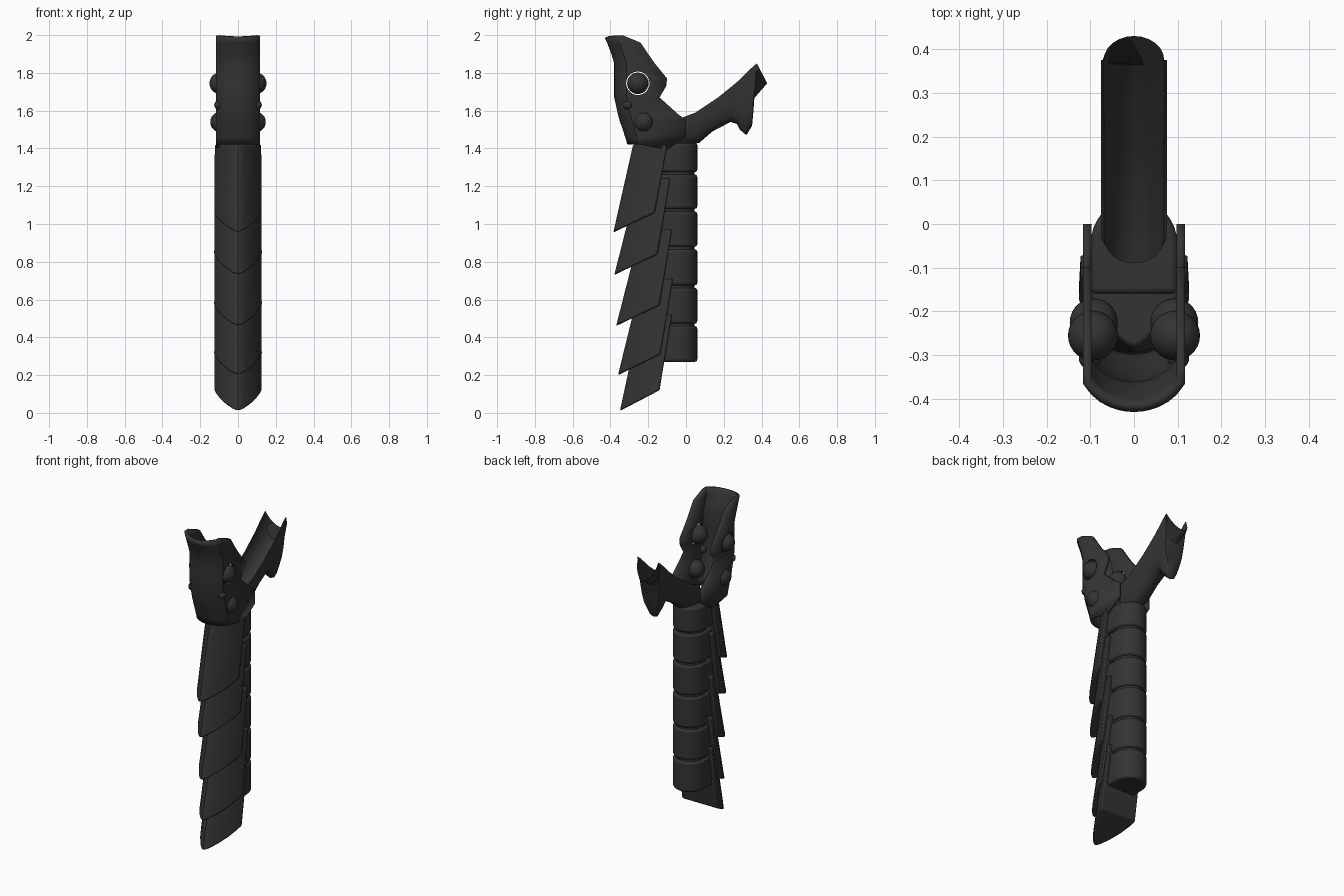
import bpy, bmesh, math
from mathutils import Vector

if "Cube" in bpy.data.objects:
    bpy.data.objects.remove(bpy.data.objects["Cube"])

metal = bpy.data.materials.new("dark_grey")
metal.diffuse_color = (0.034, 0.034, 0.034, 1)
metal.use_nodes = True
metal.node_tree.nodes["Principled BSDF"].inputs["Base Color"].default_value = metal.diffuse_color


def finish(ob, angle=35):
    """Assign colour and smooth shading with sharp edges kept."""
    ob.data.materials.clear()
    ob.data.materials.append(metal)
    bpy.ops.object.select_all(action='DESELECT')
    ob.select_set(True)
    bpy.context.view_layer.objects.active = ob
    bpy.ops.object.shade_smooth_by_angle(angle=math.radians(angle))
    return ob


def loft(name, rows, closed=True, caps=True):
    """Skin a list of equally long point rows."""
    bm = bmesh.new()
    vs = [[bm.verts.new(p) for p in r] for r in rows]
    n = len(rows[0])
    for a, b in zip(vs, vs[1:]):
        for i in range(n if closed else n - 1):
            j = (i + 1) % n
            bm.faces.new((a[i], a[j], b[j], b[i]))
    if closed and caps:
        bm.faces.new(vs[0][::-1])
        bm.faces.new(vs[-1])
    bmesh.ops.recalc_face_normals(bm, faces=bm.faces)
    me = bpy.data.meshes.new(name)
    bm.to_mesh(me)
    bm.free()
    ob = bpy.data.objects.new(name, me)
    bpy.context.collection.objects.link(ob)
    return ob


def bevel(ob, width, segs=2, angle=40):
    m = ob.modifiers.new("soft_edges", 'BEVEL')
    m.width, m.segments = width, segs
    m.limit_method, m.angle_limit = 'ANGLE', math.radians(angle)


# Overlapping front grip plates: pointed-round section, slanted lower edge
half = [(0, 0), (.12, .03), (.25, .1), (.5, .3), (.75, .56), (.93, .84), (1, 1)]
section = [(-x, t) for x, t in half[:0:-1]] + half


def plate_row(front, back, width):
    f, b = Vector(front), Vector(back)
    return [(x * width, *(f.lerp(b, t))) for x, t in section]


lower_edges = [((-.385, .955), (-.165, 1.06)), ((-.38, .73), (-.15, .84)),
               ((-.37, .46), (-.14, .57)), ((-.36, .20), (-.135, .31)),
               ((-.35, .01), (-.14, .12))]
for i, (f, b) in enumerate(lower_edges):
    tb = (-.10, 1.42) if i == 0 else (b[0] + .065, b[1] + .40)
    tf = (tb[0] - (.18 if i == 0 else .165), tb[1])
    ob = loft(f"grip_plate_{i + 1}", [plate_row(f, b, .128), plate_row(tf, tb, .125)])
    bevel(ob, .008)
    finish(ob)

# Stacked rounded segments along the back of the grip
for i, (z0, z1) in enumerate([(1.275, 1.43), (1.08, 1.262), (.88, 1.066),
                              (.675, .866), (.473, .662), (.27, .46)]):
    def ring(z):
        arc = [(.1 * math.cos(a), -.05 + .11 * math.sin(a), z)
               for a in (math.pi * k / 16 for k in range(17))]
        return arc + [(-.1, -.16, z), (.1, -.16, z)]
    ob = loft(f"back_segment_{i + 1}", [ring(z0), ring(z1)])
    bevel(ob, .014, 3, 60)
    finish(ob)
# Core filling the gaps between the segments
core = loft("grip_core", [[(.088 * math.cos(a), -.05 + .095 * math.sin(a), z)
                           for a in (math.tau * k / 24 for k in range(24))]
                          for z in (.3, 1.42)])
finish(core)

# Head shell, open at the back: height, front y, back edge y
head_rows = [(1.42, -.31, -.10), (1.46, -.322, -.0), (1.50, -.335, 0), (1.55, -.352, 0),
             (1.58, -.36, -.04), (1.67, -.38, -.14), (1.73, -.38, -.105),
             (1.77, -.38, -.10), (1.85, -.38, -.165), (1.90, -.395, -.20),
             (1.96, -.418, -.24), (1.997, -.43, -.33)]
rows = []
for k, (z, f, b) in enumerate(head_rows):
    arc = []
    for s in range(-6, 7):
        x = s / 6
        lift = -.012 * (1 - x * x) if k == len(head_rows) - 1 else 0
        arc.append((.117 * x, f + .065 * (1 - math.sqrt(1 - .8 * x * x)) / .553, z + lift))
    low = 1.395 if k == 0 else z
    rows.append([(-.117, b, low)] + arc + [(.117, b, low)])
head = loft("head_shell", rows, closed=False)
# Orient normals outward (front faces -y) so the wall grows inward
bm = bmesh.new()
bm.from_mesh(head.data)
bm.faces.ensure_lookup_table()
if sum(f.normal.y for f in bm.faces) > 0:
    bmesh.ops.reverse_faces(bm, faces=bm.faces)
bm.to_mesh(head.data)
bm.free()
m = head.modifiers.new("wall", 'SOLIDIFY')
m.thickness, m.offset = .02, -1

# Round openings in the head around the upper studs
bpy.ops.mesh.primitive_cylinder_add(vertices=32, radius=.062, depth=.5,
                                    location=(0, -.255, 1.745),
                                    rotation=(0, math.pi / 2, 0))
cutter = bpy.context.object
cutter.name = "stud_hole_cutter"
cutter.hide_render = True
cutter.hide_set(True)
m = head.modifiers.new("stud_holes", 'BOOLEAN')
m.operation, m.object, m.solver = 'DIFFERENCE', cutter, 'EXACT'
finish(head, 30)

# Domed studs on both sides of the head
for side, word in ((-1, "left"), (1, "right")):
    for label, y, z, r, x in (("upper", -.255, 1.745, .057, .094),
                              ("lower", -.225, 1.54, .055, .092),
                              ("small", -.307, 1.63, .025, .101)):
        bpy.ops.mesh.primitive_uv_sphere_add(segments=24, ring_count=14, radius=r,
                                             location=(side * x, y, z),
                                             rotation=(0, math.pi / 2, 0))
        ob = bpy.context.object
        ob.name = f"{label}_stud_{word}"
        finish(ob, 60)

# Rear arm, a trough: rim, inner floor and underside points as (y, z)
stations = [((-.03, 1.56), (-.09, 1.45), (-.06, 1.40)),
            ((.05, 1.59), (.06, 1.49), (.07, 1.43)),
            ((.17, 1.67), (.19, 1.57), (.14, 1.49)),
            ((.25, 1.735), (.28, 1.63), (.235, 1.54)),
            ((.28, 1.76), (.31, 1.65), (.27, 1.53)),
            ((.31, 1.79), (.35, 1.68), (.285, 1.50)),
            ((.34, 1.82), (.39, 1.71), (.32, 1.47)),
            ((.365, 1.842), (.415, 1.732), (.35, 1.52)),
            ((.375, 1.85), (.43, 1.745), (.357, 1.60))]
rows = []
for rim, floor, under in stations:
    rim, floor, under = Vector(rim), Vector(floor), Vector(under)
    angles = [math.pi * k / 12 for k in range(13)]
    outer = [(.075 * math.copysign(abs(math.cos(a)) ** .75, math.cos(a)),
              *rim.lerp(under, math.sin(a) ** .9 if 0 < a < 3.14 else 0)) for a in angles]
    inner = [(.069 * math.cos(a), *rim.lerp(floor, max(0, math.sin(a))))
             for a in reversed(angles)]
    rows.append(outer + inner)
finish(loft("rear_arm", rows), 35)
